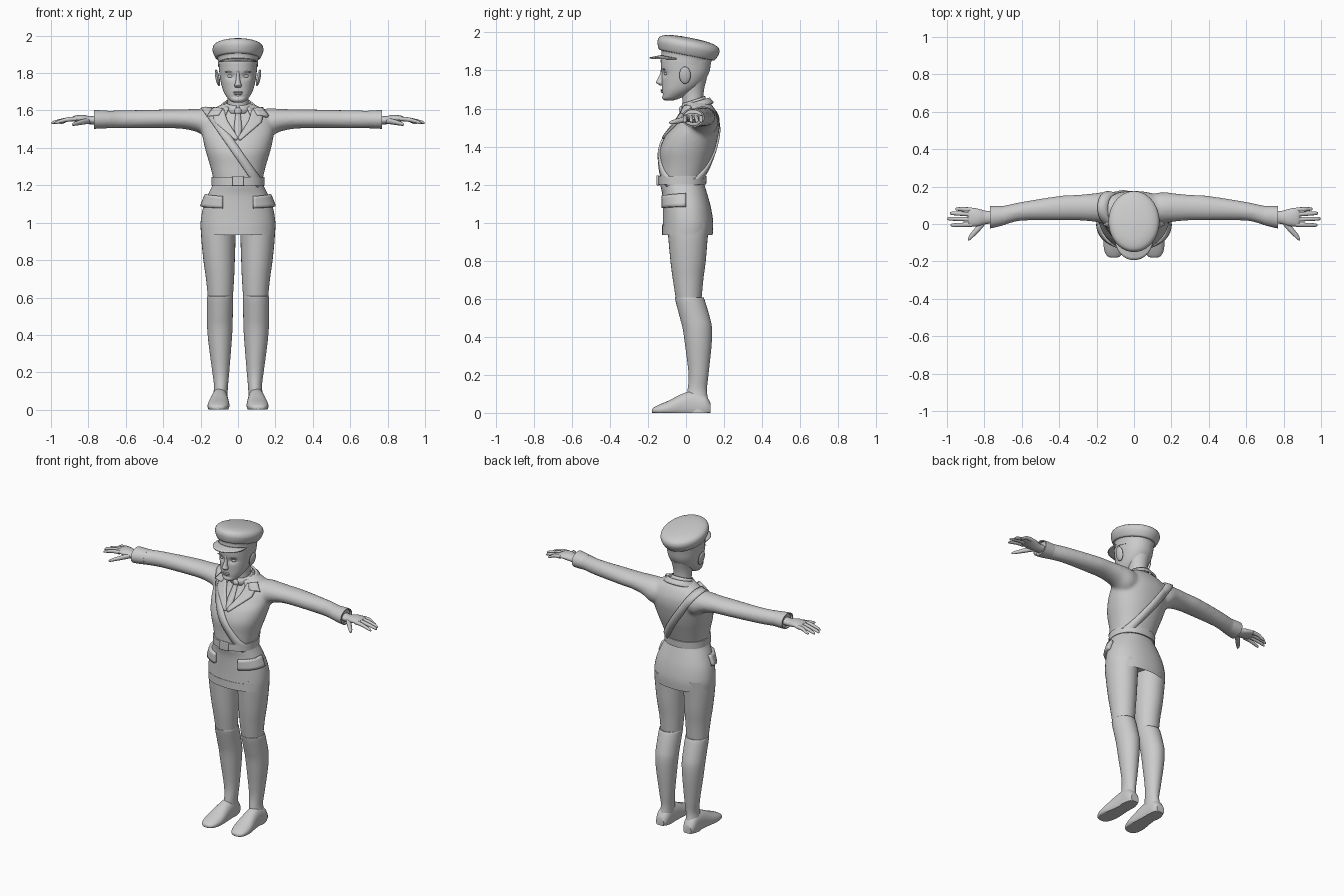
import bpy, bmesh, math
from mathutils import Vector, Matrix
from mathutils.bvhtree import BVHTree

if "Cube" in bpy.data.objects:
    bpy.data.objects.remove(bpy.data.objects["Cube"])

def finish(name, bm, mods=(), angle=40):
    bmesh.ops.recalc_face_normals(bm, faces=bm.faces)
    me = bpy.data.meshes.new(name)
    bm.to_mesh(me)
    bm.free()
    ob = bpy.data.objects.new(name, me)
    bpy.context.collection.objects.link(ob)
    for kind, props in mods:
        m = ob.modifiers.new(kind.title(), kind)
        for key, val in props.items():
            setattr(m, key, val)
    bpy.ops.object.select_all(action='DESELECT')
    ob.select_set(True)
    bpy.context.view_layer.objects.active = ob
    bpy.ops.object.shade_smooth_by_angle(angle=math.radians(angle))
    return ob

def smooth_rows(rows, k):
    # Catmull-Rom through section rows
    out = []
    for i in range(len(rows) - 1):
        a, b, c, d = (rows[max(0, min(len(rows) - 1, i + j))] for j in (-1, 0, 1, 2))
        for s in range(k):
            t = s / k
            out.append([q + .5 * t * (r - p + t * (2*p - 5*q + 4*r - w + t * (3*(q - r) + w - p)))
                        for p, q, r, w in zip(a, b, c, d)])
    return out + [list(rows[-1])]

def loft(bm, axis, rows, k=4, n=32, p=2.0, s=1):
    # rows: centre x, y, z and two radii; sections lie across the axis
    a, b = [i for i in range(3) if i != axis]
    rings = []
    for r in smooth_rows(rows, k):
        ring = []
        for i in range(n):
            t = math.tau * i / n
            c, d = math.cos(t), math.sin(t)
            v = Vector(r[:3])
            v[a] += r[3] * math.copysign(abs(c) ** (2 / p), c)
            v[b] += r[4] * math.copysign(abs(d) ** (2 / p), d)
            v.x *= s
            ring.append(bm.verts.new(v))
        rings.append(ring)
    for q, r in zip(rings, rings[1:]):
        for i in range(n):
            j = (i + 1) % n
            bm.faces.new((q[i], q[j], r[j], r[i]))
    bm.faces.new(rings[0])
    bm.faces.new(rings[-1])

def upright(rows):
    # z, centre x, half width, front y, back y -> section rows
    return [(x, (f + b) / 2, z, w, (b - f) / 2) for z, x, w, f, b in rows]

def ball(bm, c, r, tilt=0):
    m = Matrix.Translation(c) @ Matrix.Rotation(tilt, 4, 'Y') @ Matrix.Diagonal((*r, 1))
    bmesh.ops.create_uvsphere(bm, u_segments=16, v_segments=10, radius=1, matrix=m)

def sheet(name, f, nu, nv, thick):
    bm = bmesh.new()
    g = [[bm.verts.new(f(i / nu, j / nv)) for j in range(nv + 1)] for i in range(nu + 1)]
    for i in range(nu):
        for j in range(nv):
            bm.faces.new((g[i][j], g[i+1][j], g[i+1][j+1], g[i][j+1]))
    return finish(name, bm, [('SOLIDIFY', dict(thickness=thick, offset=0))])

def patch(name, tree, ray, nu, nv, t):
    # sheet laid on a surface: ray(u, v) gives an outside point and a direction inwards
    def f(u, v):
        o, d = ray(u, v)
        d = d.normalized()
        hit = tree.ray_cast(o, d)[0]
        return (hit if hit else o + d * .4) - d * t * .3
    return sheet(name, f, nu, nv, t * 1.5)

def tree_of(ob):
    return BVHTree.FromObject(ob, bpy.context.evaluated_depsgraph_get())

# Upper jacket with sleeves, fused into one cloth surface
bm = bmesh.new()
loft(bm, 2, upright([(1.15, 0, .125, -.12, .085), (1.22, 0, .13, -.135, .095),
    (1.3, 0, .148, -.137, .122), (1.38, 0, .172, -.138, .15), (1.45, 0, .188, -.112, .168),
    (1.5, 0, .195, -.075, .176), (1.55, 0, .19, -.04, .172), (1.6, 0, .15, -.012, .15),
    (1.635, 0, .08, .0, .12)]), n=48, p=2.2)
for s in (1, -1):
    loft(bm, 0, [(.05, .09, 1.53, .06, .06), (.15, .088, 1.53, .082, .08), (.22, .088, 1.547, .075, .062),
        (.3, .088, 1.554, .068, .052), (.4, .085, 1.555, .065, .05), (.6, .068, 1.553, .05, .048),
        (.7, .045, 1.552, .052, .047), (.76, .037, 1.552, .055, .047)], s=s)
jacket = finish('jacket', bm, [('REMESH', dict(mode='VOXEL', voxel_size=.01, use_smooth_shade=True)),
                               ('SMOOTH', dict(factor=.5, iterations=5))])

# Jacket skirt with a recessed underside
bm = bmesh.new()
loft(bm, 2, upright([(.935, 0, .197, -.125, .14), (1.0, 0, .2, -.122, .143), (1.08, 0, .187, -.122, .131),
    (1.15, 0, .16, -.125, .112), (1.2, 0, .137, -.135, .097), (1.23, 0, .131, -.132, .092)]), n=48, p=2.2)
base = min(bm.faces, key=lambda f: f.calc_center_median().z)
bmesh.ops.inset_region(bm, faces=[base], thickness=.012)
for v in base.verts:
    v.co.z += .05
skirt = finish('jacket_skirt', bm)

# Belt and buckle
bm = bmesh.new()
loft(bm, 2, upright([(1.2, 0, .141, -.146, .106), (1.245, 0, .141, -.146, .109)]), k=1, n=48, p=2.2)
finish('belt', bm)
bm = bmesh.new()
bmesh.ops.create_cube(bm, size=1, matrix=Matrix.Translation((0, -.146, 1.222)) @ Matrix.Diagonal((.065, .018, .052, 1)))
finish('belt_buckle', bm, [('BEVEL', dict(width=.004, segments=2))])

# Diagonal shoulder strap, a tilted loop round the chest
body = tree_of(jacket)
along, wide, mid = Vector((.57, 0, -.82)), Vector((.82, 0, .57)), Vector((-.035, .04, 1.42))
def strap_ray(u, v):
    t = math.tau * u
    d = along * math.cos(t) + Vector((0, math.sin(t), 0))
    return mid + wide * (v - .5) * .045 + d * .4, -d
patch('shoulder_strap', body, strap_ray, 72, 2, .01)

# Lapels, tie and pocket flaps
def strip(left, right, s=1):
    # two x,z polylines joined into a strip seen from the front
    def at(line, u):
        i = min(int(u * (len(line) - 1)), len(line) - 2)
        return Vector(line[i]).lerp(Vector(line[i+1]), u * (len(line) - 1) - i)
    def ray(u, v):
        q = at(left, u).lerp(at(right, u), v)
        return Vector((q.x * s, -.4, q.y)), Vector((0, 1, 0))
    return ray
skirt_tree = tree_of(skirt)
for s, side in ((1, 'left'), (-1, 'right')):
    patch('lapel_' + side, body, strip([(.075, 1.605), (.055, 1.54), (.0, 1.45)],
          [(.135, 1.595), (.125, 1.535), (.012, 1.44)], s), 16, 5, .012)
    patch('collar_notch_' + side, body, strip([(.08, 1.605), (.1, 1.57)],
          [(.125, 1.608), (.16, 1.565)], s), 8, 4, .02)
    def pocket_ray(u, v, s=s):
        a = math.radians(35 + 55 * u)
        d = Vector((s * math.sin(a), -math.cos(a), 0))
        return d * .4 + Vector((0, 0, 1.085 + .065 * v - .008 * (1 - u))), -d
    patch('pocket_flap_' + side, skirt_tree, pocket_ray, 12, 4, .017)
patch('tie', body, strip([(-.012, 1.59), (-.022, 1.5), (-.005, 1.45)],
      [(.012, 1.59), (.022, 1.5), (.005, 1.45)]), 12, 2, .01)
bm = bmesh.new()
ball(bm, (0, -.022, 1.595), (.02, .014, .02))
finish('tie_knot', bm)

# Turned jacket collar and standing shirt collar
def collar(gap, top, low, cy):
    def f(u, v):
        t = math.radians(gap + (360 - 2 * gap) * u)
        rx, ry, z, lift = (p + (q - p) * v for p, q in zip(top, low))
        return Vector((rx * math.sin(t), cy - ry * math.cos(t), z - lift * math.cos(t)))
    return f
sheet('jacket_collar', collar(38, (.078, .07, 1.632, .022), (.108, .092, 1.598, .03), .05), 40, 3, .012)
sheet('shirt_collar', collar(8, (.064, .057, 1.645, .02), (.072, .064, 1.6, .018), .04), 40, 2, .008)

# Neck
bm = bmesh.new()
loft(bm, 2, upright([(1.56, 0, .065, -.02, .1), (1.64, 0, .056, -.018, .092), (1.7, 0, .058, -.03, .095),
                     (1.76, 0, .07, -.04, .11)]))
finish('neck', bm)

# Head with eye hollows pressed in
bm = bmesh.new()
loft(bm, 2, upright([(1.642, 0, .022, -.112, -.07), (1.655, 0, .046, -.125, -.03), (1.69, 0, .072, -.126, .035),
    (1.73, 0, .087, -.127, .085), (1.78, 0, .097, -.128, .118), (1.83, 0, .102, -.132, .13),
    (1.87, 0, .102, -.13, .132), (1.92, 0, .085, -.1, .1)]), k=7, n=64, p=2.15)
for v in bm.verts:
    if v.co.y < 0:
        v.co.y += .013 * math.exp(-((abs(v.co.x) - .04) / .022) ** 2 - ((v.co.z - 1.783) / .015) ** 2)
        v.co.y += .006 * math.exp(-(v.co.x / .03) ** 2 - ((v.co.z - 1.673) / .008) ** 2)
finish('head', bm)
bm = bmesh.new()
loft(bm, 2, upright([(1.812, 0, .008, -.132, -.11), (1.785, 0, .009, -.136, -.11), (1.75, 0, .014, -.153, -.11),
                     (1.736, 0, .02, -.157, -.11), (1.722, 0, .014, -.138, -.11)]), n=20)
finish('nose', bm)
bm = bmesh.new()
ball(bm, (0, -.125, 1.697), (.026, .009, .005))
ball(bm, (0, -.124, 1.688), (.022, .009, .006))
finish('lips', bm)
for s, side in ((1, 'left'), (-1, 'right')):
    for part, c, r, tilt in (('eye', (.04, -.104, 1.783), (.017, .01, .009), 0),
                             ('eyebrow', (.044, -.116, 1.806), (.026, .007, .004), 0),
                             ('ear', (.11, -.005, 1.775), (.011, .03, .046), .2)):
        bm = bmesh.new()
        ball(bm, (s * c[0], c[1], c[2]), r, s * tilt)
        finish(part + '_' + side, bm)

# Peaked cap, tipped back
tip = Matrix.Translation((0, .01, 1.911)) @ Matrix.Rotation(math.radians(-11), 4, 'X')
bm = bmesh.new()
loft(bm, 2, [(0, 0, z, w, d) for z, w, d in ((-.075, .106, .13), (-.035, .109, .135), (-.029, .12, .149),
    (-.005, .132, .161), (.02, .136, .165), (.042, .124, .152), (.056, .088, .108), (.062, .03, .04))], n=48)
bm.transform(tip)
finish('cap', bm)
def visor(u, v):
    a = math.radians(-68 + 136 * u)
    e = v * .058 * math.cos(a * 90 / 68) ** .8 if abs(a) < 1.18 else 0
    return tip @ Vector((math.sin(a) * (.108 + e * .6), -math.cos(a) * .132 - e, -.06 - e * .4))
sheet('cap_visor', visor, 28, 4, .007)

for s, side in ((1, 'left'), (-1, 'right')):
    # Sleeve cuffs, hollow at the end
    bm = bmesh.new()
    loft(bm, 0, [(x, y, 1.552, w, h) for x, y, w, h in ((.69, .046, .05, .046), (.73, .041, .056, .049),
        (.77, .036, .06, .05), (.77, .036, .053, .043), (.735, .04, .05, .04))], k=1, s=s)
    finish('cuff_' + side, bm)
    # Palm, fingers and thumb
    bm = bmesh.new()
    loft(bm, 0, [(.73, .037, 1.55, .032, .025), (.79, .035, 1.548, .035, .022), (.83, .035, 1.555, .046, .022),
                 (.87, .037, 1.557, .049, .016), (.888, .037, 1.554, .042, .011)], n=24, s=s)
    for y0, y1, x1 in ((.077, .08, .955), (.051, .057, .985), (.024, .028, .998), (-.003, -.006, .98)):
        loft(bm, 0, [(.865, y0, 1.555, .012, .012), (.91, (y0 + y1) / 2, 1.552, .0115, .0115),
                     (x1 - .02, y1, 1.539, .01, .009), (x1 - .004, y1, 1.533, .007, .006),
                     (x1, y1, 1.531, .003, .003)], k=3, n=12, s=s)
    loft(bm, 0, [(.79, .02, 1.545, .016, .015), (.825, -.015, 1.54, .022, .015), (.86, -.052, 1.532, .019, .012),
                 (.88, -.074, 1.527, .014, .009), (.888, -.084, 1.525, .005, .004)], k=3, n=12, s=s)
    finish('hand_' + side, bm, angle=60)
    # Trouser leg
    bm = bmesh.new()
    loft(bm, 2, upright([(1.0, .103, .09, -.1, .125), (.93, .105, .092, -.094, .115), (.8, .101, .084, -.082, .104),
                         (.7, .096, .075, -.069, .091), (.58, .094, .065, -.05, .08)]), s=s)
    finish('trouser_leg_' + side, bm)
    # Tall boot: shaft and foot with flat sole
    bm = bmesh.new()
    loft(bm, 2, upright([(.605, .095, .066, -.053, .09), (.597, .096, .07, -.057, .097), (.5, .097, .069, -.032, .126),
        (.44, .097, .068, -.017, .137), (.35, .096, .061, -.004, .134), (.2, .092, .045, .014, .118),
        (.12, .091, .037, .008, .11), (.06, .097, .041, .0, .118), (.0, .1, .043, .0, .128)]), s=s)
    loft(bm, 1, [(.1, .13, .02, .028, .03), (.099, .1, .035, .042, .06), (.098, .04, .04, .045, .075),
        (.1, -.02, .035, .05, .065), (.104, -.09, .022, .058, .043), (.107, -.14, .016, .052, .028),
        (.108, -.17, .012, .036, .016), (.108, -.18, .01, .018, .008)], p=2.2, s=s)
    for v in bm.verts:
        v.co.z = max(v.co.z, 0)
    finish('boot_' + side, bm)
